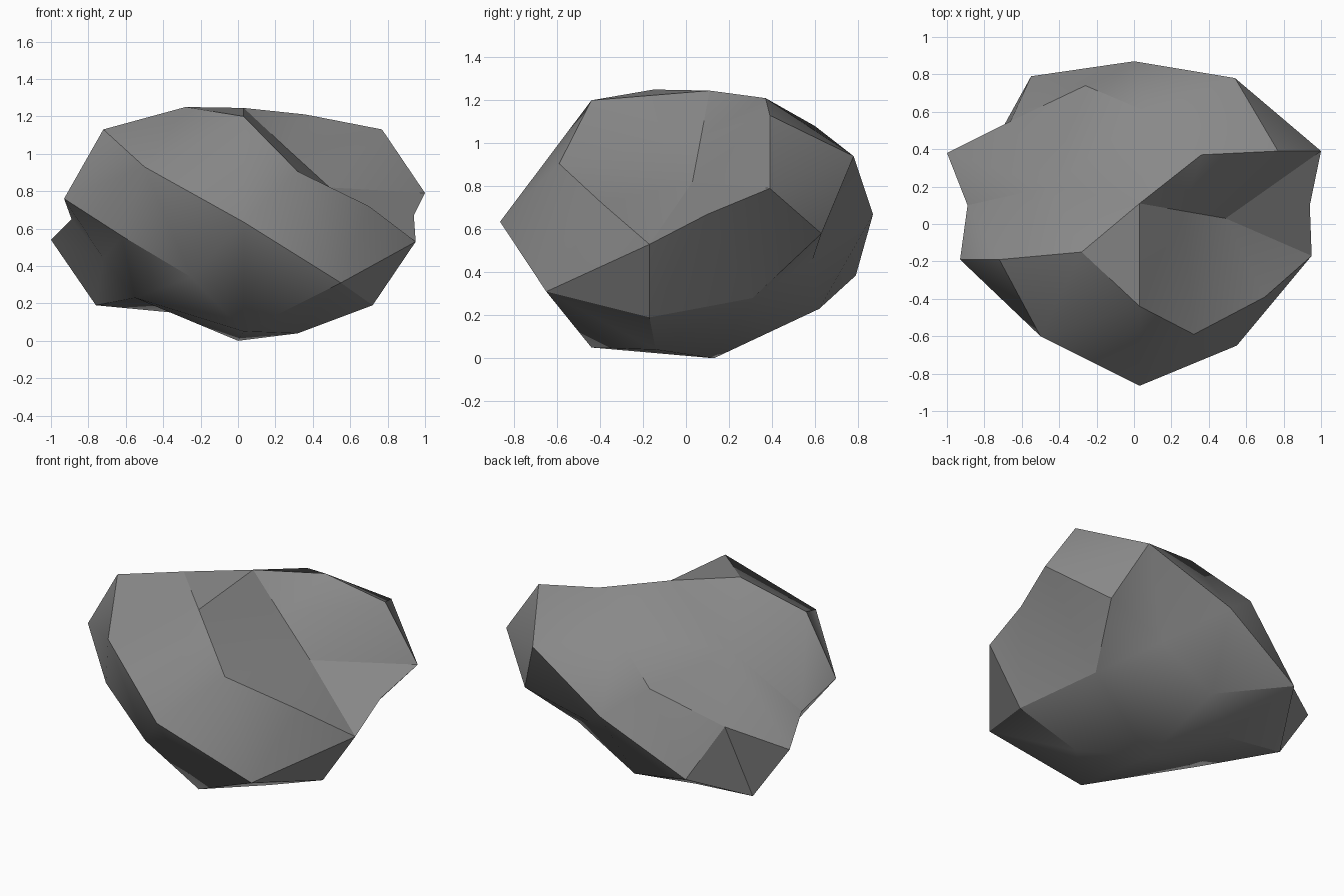
import bpy, bmesh, math
from mathutils import Vector

if "Cube" in bpy.data.objects:
    bpy.data.objects.remove(bpy.data.objects["Cube"])

# Key corners of the boulder, grouped by the side they belong to
front = [(.03, -.865, .635), (.55, -.65, .31), (.32, -.59, .905), (-.5, -.6, .93),
         (-.25, -.58, .34), (.03, -.44, 1.2), (.7, -.39, .72), (-.62, -.45, .56)]
crown = [(-.28, -.15, 1.25), (-.72, -.19, 1.13), (.03, .11, 1.245), (.36, .37, 1.21),
         (.77, .39, 1.13), (.07, .6, 1.08), (-.45, .2, .965)]
notch = [(.49, .03, .82), (.26, .07, 1.03), (.94, .1, .67)]
back = [(0, .87, .67), (.54, .78, .94), (-.55, .79, .385), (-.26, .74, .87),
        (-.66, .55, .66), (.28, .59, .46), (-.07, .62, .23), (.7, .63, .58)]
sides = [(1, .39, .79), (.95, -.17, .53), (.72, -.17, .19), (.55, .31, .28),
         (-.93, -.19, .76), (-.89, .1, .65), (-1, .38, .54), (-.72, .01, .44)]
base = [(.03, -.44, .05), (.32, -.14, .04), (0, .13, 0), (-.34, .39, .15),
        (-.76, .41, .19), (-.55, -.08, .23)]
corners = [Vector(p) for p in front + crown + notch + back + sides + base]

# Skin the corners as a ball around the middle, then move each one into place
middle = Vector((0, 0, .63))
bm = bmesh.new()
skin = [(bm.verts.new((p - middle).normalized()), p) for p in corners]
bmesh.ops.convex_hull(bm, input=bm.verts[:])
for v, p in skin:
    v.co = p
bmesh.ops.recalc_face_normals(bm, faces=bm.faces[:])

# Smooth the shallow folds and keep the hard ones crisp
for f in bm.faces:
    f.smooth = True
for e in bm.edges:
    e.smooth = e.calc_face_angle(0) < math.radians(30)

mesh = bpy.data.meshes.new("boulder")
bm.to_mesh(mesh)
bm.free()
stone = bpy.data.materials.new("grey stone")
stone.diffuse_color = (.25, .25, .25, 1)
stone.use_nodes = True
stone.node_tree.nodes["Principled BSDF"].inputs["Base Color"].default_value = stone.diffuse_color
mesh.materials.append(stone)
boulder = bpy.data.objects.new("boulder", mesh)
bpy.context.collection.objects.link(boulder)
